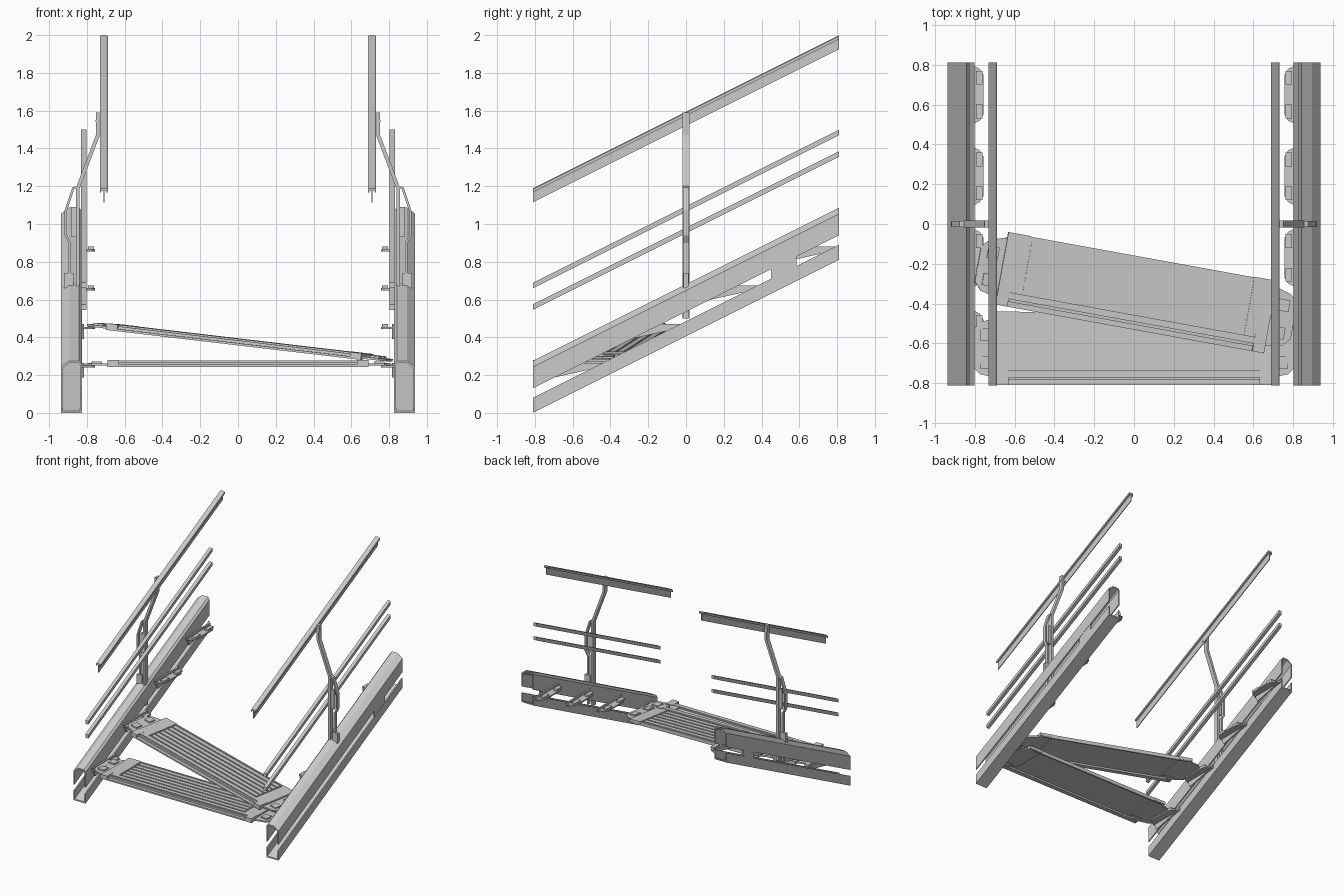
import bpy, bmesh, math
from mathutils import Matrix, Vector

if "Cube" in bpy.data.objects:
    bpy.data.objects.remove(bpy.data.objects["Cube"])

HALF = 0.811   # half length of the flight
SLOPE = 0.5


def make(name, bm, matrix=None):
    bmesh.ops.recalc_face_normals(bm, faces=bm.faces)
    if matrix:
        bmesh.ops.transform(bm, matrix=matrix, verts=bm.verts)
    me = bpy.data.meshes.new(name)
    bm.to_mesh(me)
    bm.free()
    ob = bpy.data.objects.new(name, me)
    bpy.context.collection.objects.link(ob)
    return ob


def loft(bm, a, b):
    """Closed prism between two matching outlines."""
    va = [bm.verts.new(p) for p in a]
    vb = [bm.verts.new(p) for p in b]
    bm.faces.new(va)
    bm.faces.new(vb[::-1])
    n = len(a)
    for i in range(n):
        j = (i + 1) % n
        bm.faces.new((va[i], vb[i], vb[j], va[j]))


def sloped(name, profile, side, y0=-HALF, y1=HALF):
    """Sweep an x-z profile (heights given at the front end) up the slope."""
    bm = bmesh.new()
    ends = [[(side * x, y, z + (y + HALF) * SLOPE) for x, z in profile] for y in (y0, y1)]
    loft(bm, *ends)
    return make(name, bm)


def box(bm, x0, x1, y0, y1, z0, z1):
    loft(bm, [(x0, y0, z0), (x1, y0, z0), (x1, y1, z0), (x0, y1, z0)],
         [(x0, y0, z1), (x1, y0, z1), (x1, y1, z1), (x0, y1, z1)])


def rect(x0, x1, z0, z1):
    return [(x0, z0), (x1, z0), (x1, z1), (x0, z1)]


def strip(bm, path, t, w, side):
    """Bent flat bar: x-z path with thickness t, width w along y."""
    pts = [Vector(p) for p in path]
    left, right = [], []
    for i, p in enumerate(pts):
        d = (pts[min(i + 1, len(pts) - 1)] - pts[max(i - 1, 0)]).normalized()
        n = Vector((-d.y, d.x)) * t / 2
        left.append(p + n)
        right.append(p - n)
    out = left + right[::-1]
    loft(bm, [(side * p.x, -w, p.y) for p in out], [(side * p.x, w, p.y) for p in out])


# profiles of the long sloping parts
UPPER = [(0.827, 0.130), (0.827, 0.258), (0.842, 0.276), (0.895, 0.276), (0.938, 0.243),
         (0.938, 0.130), (0.928, 0.130), (0.928, 0.237), (0.892, 0.265), (0.846, 0.265),
         (0.837, 0.254), (0.837, 0.130)]
LOWER = [(0.827, 0.080), (0.827, 0.0), (0.938, 0.0), (0.938, 0.080), (0.928, 0.080),
         (0.928, 0.011), (0.837, 0.011), (0.837, 0.080)]
HANDRAIL = [(0.689, 1.168), (0.689, 1.184), (0.696, 1.189), (0.724, 1.189), (0.731, 1.184),
            (0.731, 1.168), (0.725, 1.168), (0.722, 1.176), (0.713, 1.176), (0.713, 1.115),
            (0.707, 1.115), (0.707, 1.176), (0.698, 1.176), (0.695, 1.168)]

for side, tag in ((-1, "left"), (1, "right")):
    sloped(f"{tag}_stringer_upper", UPPER, side)
    sloped(f"{tag}_stringer_lower", LOWER, side)
    sloped(f"{tag}_joint_plate", rect(0.922, 0.936, 0.012, 0.24), side, 0.45, 0.585)
    sloped(f"{tag}_handrail", HANDRAIL, side)
    for i, z in enumerate((0.545, 0.660)):
        sloped(f"{tag}_guard_rail_{i + 1}", rect(0.802, 0.830, z, z + 0.029), side)

    # forked baluster post with a foot clamp
    bm = bmesh.new()
    strip(bm, [(0.742, 1.59), (0.742, 1.47), (0.848, 1.19), (0.848, 0.50)], 0.02, 0.018, side)
    strip(bm, [(0.852, 1.195), (0.872, 1.19), (0.912, 1.07), (0.912, 0.94),
               (0.890, 0.90), (0.890, 0.50)], 0.013, 0.015, side)
    strip(bm, [(0.870, 1.09), (0.870, 0.93)], 0.03, 0.010, side)
    strip(bm, [(0.895, 0.74), (0.895, 0.66)], 0.05, 0.014, side)
    strip(bm, [(0.755, 1.545), (0.705, 1.545)], 0.012, 0.012, side)
    make(f"{tag}_post", bm)

    # step support brackets: gusset, shelf and two bolt heads
    for i in range(4):
        y, z = 0.65 - 0.41 * i, 0.862 - 0.205 * i
        bm = bmesh.new()
        gusset = [(-0.155, 0.018), (0.155, 0.018), (0.155, -0.005), (0.06, -0.02), (-0.12, -0.06)]
        loft(bm, [(side * 0.815, y + a, z + b) for a, b in gusset],
             [(side * 0.827, y + a, z + b) for a, b in gusset])
        shelf = [(0.825, 0.155), (0.775, 0.13), (0.757, 0.10), (0.757, -0.10), (0.775, -0.13), (0.825, -0.155)]
        loft(bm, [(side * a, y + b, z - 0.008) for a, b in shelf],
             [(side * a, y + b, z + 0.003) for a, b in shelf])
        for dy in (-0.085, 0.085):
            xs = sorted((side * 0.762, side * 0.795))
            box(bm, *xs, y + dy - 0.035, y + dy + 0.035, z + 0.003, z + 0.018)
        make(f"{tag}_step_bracket_{i + 1}", bm)


def step(name, matrix):
    # tread tray with ribs, raised nosing and end plates
    bm = bmesh.new()
    box(bm, -0.66, 0.66, -0.15, 0.18, -0.004, 0.006)
    for i in range(6):
        y = -0.095 + i * 0.0445
        box(bm, -0.565, 0.565, y, y + 0.034, 0.006, 0.012)
    box(bm, -0.65, 0.65, -0.146, -0.112, 0.004, 0.016)
    box(bm, -0.66, 0.66, -0.160, -0.146, -0.018, 0.008)
    box(bm, -0.69, 0.69, -0.185, -0.158, -0.018, -0.006)
    box(bm, -0.66, 0.66, 0.170, 0.182, -0.018, 0.012)
    make(f"{name}_tread", bm, matrix)
    bm = bmesh.new()
    for s in (-1, 1):
        def b(x0, x1, *r):
            box(bm, *sorted((s * x0, s * x1)), *r)
        b(0.575, 0.69, -0.11, 0.185, -0.012, 0.013)
        b(0.63, 0.69, -0.185, -0.10, -0.016, 0.017)
        tongue = [(0.68, -0.15), (0.775, -0.13), (0.812, -0.09), (0.812, 0.09), (0.775, 0.13), (0.68, 0.16)]
        loft(bm, [(s * x, y, -0.012) for x, y in tongue], [(s * x, y, 0.0) for x, y in tongue])
        for y in (-0.07, 0.07):
            b(0.72, 0.775, y - 0.03, y + 0.03, 0.0, 0.010)
    make(f"{name}_end_plates", bm, matrix)


step("lower_step", Matrix.Translation((0, -0.625, 0.262)))
step("upper_step", Matrix.Translation((0.01, -0.345, 0.378))
     @ Matrix.Rotation(math.radians(-10.3), 4, 'Z') @ Matrix.Rotation(math.radians(6.6), 4, 'Y'))
